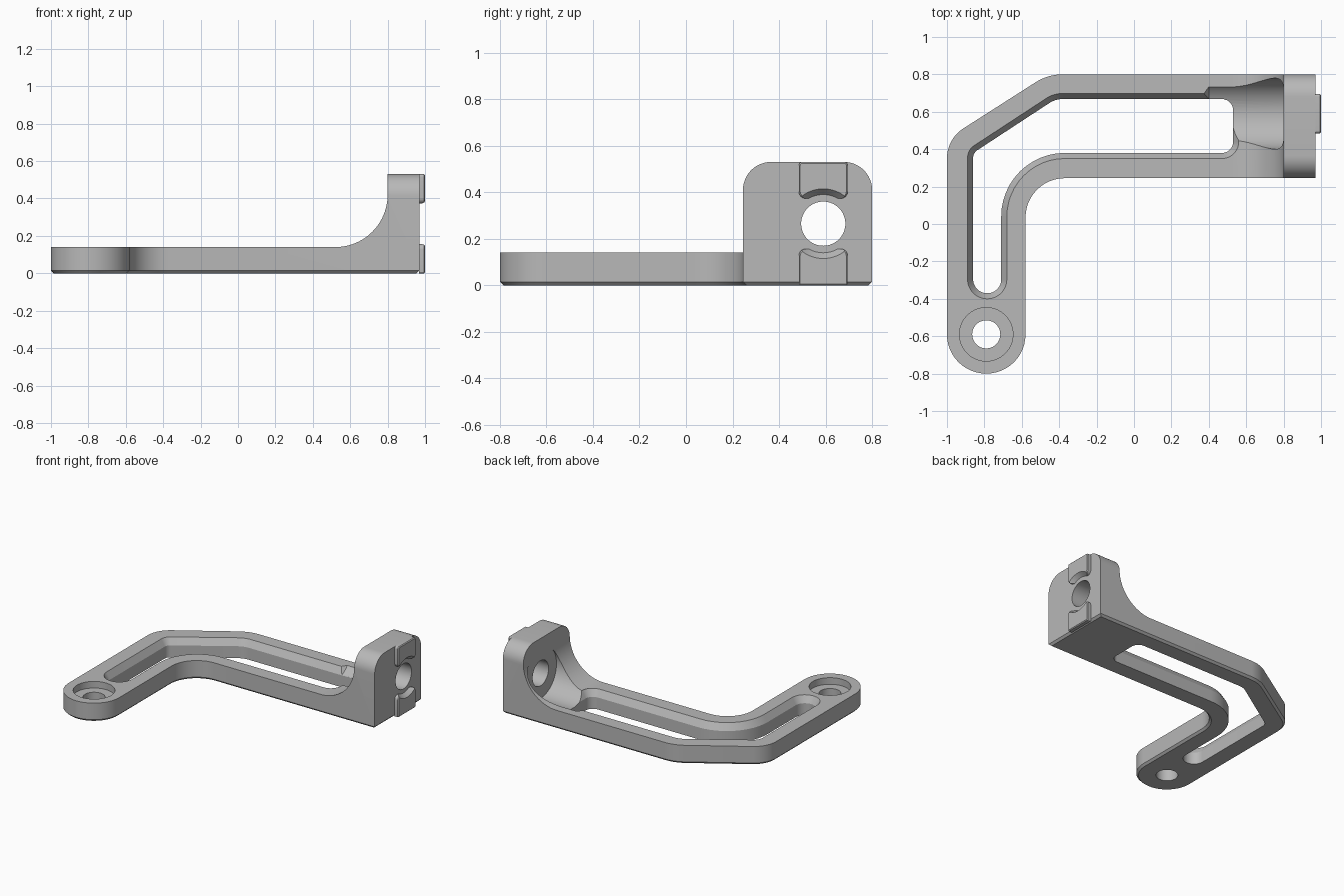
import bpy
import bmesh
import math
from mathutils import Vector

if "Cube" in bpy.data.objects:
    bpy.data.objects.remove(bpy.data.objects["Cube"], do_unlink=True)

grey = bpy.data.materials.new("machined_grey")
grey.use_nodes = True
grey.diffuse_color = (0.48, 0.48, 0.48, 1)
grey.node_tree.nodes["Principled BSDF"].inputs["Base Color"].default_value = grey.diffuse_color


def rounded(corners, steps=12):
    """Closed outline from (u, v, radius) corners."""
    out = []
    for i, (u, v, r) in enumerate(corners):
        p = Vector((u, v))
        if not r:
            out.append(p)
            continue
        a = (Vector(corners[i - 1][:2]) - p).normalized()
        b = (Vector(corners[(i + 1) % len(corners)][:2]) - p).normalized()
        half = a.angle(b) / 2
        centre = p + (a + b).normalized() * r / math.sin(half)
        start = p + a * r / math.tan(half) - centre
        end = p + b * r / math.tan(half) - centre
        a0 = math.atan2(start.y, start.x)
        turn = math.remainder(math.atan2(end.y, end.x) - a0, math.tau)
        for k in range(steps + 1):
            t = a0 + turn * k / steps
            out.append(centre + r * Vector((math.cos(t), math.sin(t))))
    return out


def circle(u, v, r, n=64):
    return [Vector((u + r * math.cos(math.tau * k / n), v + r * math.sin(math.tau * k / n)))
            for k in range(n)]


def offset(pts, d):
    """Push a counter-clockwise outline outward by d."""
    out = []
    for i, p in enumerate(pts):
        e1 = (p - pts[i - 1]).normalized()
        e2 = (pts[(i + 1) % len(pts)] - p).normalized()
        n1, n2 = Vector((e1.y, -e1.x)), Vector((e2.y, -e2.x))
        out.append(p + (n1 + n2) * d / (1 + n1.dot(n2)))
    return out


def loft(name, pts, levels, axis="z"):
    """Stack the outline at (height, offset) levels along an axis."""
    place = {"z": lambda u, v, w: (u, v, w),
             "x": lambda u, v, w: (w, u, v),
             "y": lambda u, v, w: (v, w, u)}[axis]
    bm = bmesh.new()
    rings = [[bm.verts.new(place(p.x, p.y, w)) for p in offset(pts, d)] for w, d in levels]
    n = len(pts)
    for low, high in zip(rings, rings[1:]):
        for i in range(n):
            j = (i + 1) % n
            bm.faces.new((low[i], low[j], high[j], high[i]))
    bm.faces.new(rings[0][::-1])
    bm.faces.new(rings[-1])
    bmesh.ops.recalc_face_normals(bm, faces=bm.faces)
    mesh = bpy.data.meshes.new(name)
    bm.to_mesh(mesh)
    bm.free()
    mesh.materials.append(grey)
    obj = bpy.data.objects.new(name, mesh)
    bpy.context.collection.objects.link(obj)
    return obj


def activate(obj):
    bpy.ops.object.select_all(action="DESELECT")
    obj.select_set(True)
    bpy.context.view_layer.objects.active = obj


def cut(obj, cutter):
    activate(obj)
    mod = obj.modifiers.new("cut", "BOOLEAN")
    mod.operation = "DIFFERENCE"
    mod.solver = "EXACT"
    mod.object = cutter
    bpy.ops.object.modifier_apply(modifier=mod.name)
    bpy.data.objects.remove(cutter, do_unlink=True)


ARM, TOP, FACE = 0.14, 0.53, 0.97      # arm height, block height, block outer face
HOLE_Y, HOLE_Z = 0.59, 0.265           # cross hole centre
FRONT, BACK = 0.245, 0.80              # block sides

# Angled body, with a chamfer round the bottom edge
outline = rounded([(-1, -0.8, 0.2095), (-0.58, -0.8, 0.2095), (-0.58, FRONT, 0.21),
                   (FACE, FRONT, 0), (FACE, BACK, 0), (-0.46, BACK, 0.27), (-1, 0.455, 0.19)])
body = loft("bracket_body", outline, [(0, -0.015), (0.015, 0), (TOP, 0)])

# Lower the arm, leaving a fillet up to the end block
cut(body, loft("arm_cutter", rounded([(ARM, -1.2, 0), (ARM, 0.8, 0.28), (0.7, 0.8, 0), (0.7, -1.2, 0)], 24),
               [(-1, 0), (1, 0)], "y"))

# Round the two upper corners of the block
R = 0.12
for y, s in ((FRONT, 1), (BACK, -1)):
    arc = [Vector((y + s * R * (1 - math.cos(t)), TOP - R + R * math.sin(t)))
           for t in (math.pi / 2 * k / 12 for k in range(13))]
    arc += [Vector((y + s * R, TOP + 0.1)), Vector((y - s * 0.1, TOP + 0.1)),
            Vector((y - s * 0.1, TOP - R))]
    cut(body, loft("corner_cutter", arc, [(0.6, 0), (1.1, 0)], "x"))

# Long bent slot, flared at its top rim
slot = rounded([(-0.86, -0.37, 0.0745), (-0.71, -0.37, 0.0745), (-0.71, 0.38, 0.34), (0.53, 0.38, 0.06),
                (0.53, 0.668, 0.06), (-0.42, 0.668, 0.13), (-0.86, 0.38, 0.05)])
cut(body, loft("slot_cutter", slot, [(-0.1, 0), (0.09, 0), (ARM, 0.03), (0.2, 0.03)]))

# Round clearance scoop in front of the block, then the cross hole
cut(body, loft("scoop_cutter", circle(HOLE_Y, HOLE_Z, 0.19),
               [(0.36, -0.04), (0.4, 0), (0.802, 0)], "x"))
cut(body, loft("hole_cutter", circle(HOLE_Y, HOLE_Z, 0.095), [(0.7, 0), (1.1, 0)], "x"))

# Counterbored screw hole at the arm end
for radius, low in ((0.143, 0.09), (0.075, -0.1)):
    cut(body, loft("screw_cutter", circle(-0.79, -0.59, radius), [(low, 0), (0.3, 0)]))

# Locating tabs above and below the cross hole, relieved by a cone
tabs = []
for name, low, high, r_low, r_high in (("lower_tab", 0, 0.157, 0.008, 0.03),
                                       ("upper_tab", 0.373, TOP, 0.03, 0.015)):
    pts = rounded([(0.485, low, r_low), (0.695, low, r_low),
                   (0.695, high, r_high), (0.485, high, r_high)], 8)
    tab = loft(name, pts, [(FACE - 0.002, 0), (0.994, 0), (1, -0.006)], "x")
    cut(tab, loft("cone_cutter", circle(HOLE_Y, HOLE_Z, 0.117),
                  [(0.96, 0), (1.01, 0.041)], "x"))
    tabs.append(tab)

for obj in [body] + tabs:
    activate(obj)
    bpy.ops.object.shade_smooth_by_angle(angle=math.radians(25))
